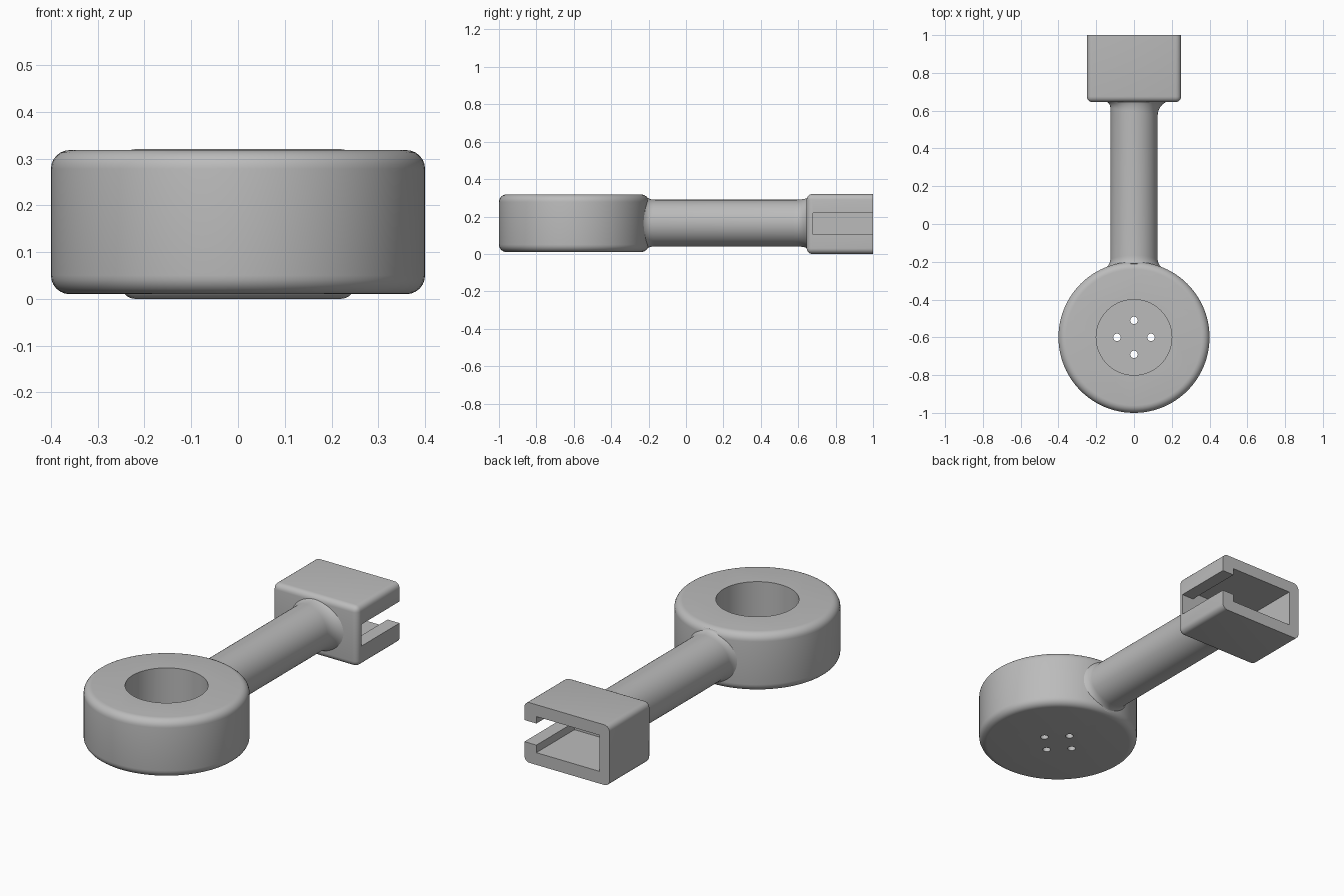
import bpy, bmesh
from math import sin, cos, pi, sqrt, radians
from mathutils import Matrix, Vector

cube = bpy.data.objects.get("Cube")
if cube:
    bpy.data.objects.remove(cube, do_unlink=True)

grey = bpy.data.materials.new("plain grey")
grey.use_nodes = True
grey.diffuse_color = (0.5, 0.5, 0.5, 1)
grey.node_tree.nodes["Principled BSDF"].inputs["Base Color"].default_value = (0.5, 0.5, 0.5, 1)


def make(name, bm):
    bmesh.ops.recalc_face_normals(bm, faces=bm.faces)
    mesh = bpy.data.meshes.new(name)
    bm.to_mesh(mesh)
    bm.free()
    mesh.materials.append(grey)
    ob = bpy.data.objects.new(name, mesh)
    bpy.context.collection.objects.link(ob)
    return ob


def cylinder(name, x, y, r, z0, z1, segments, bevel=0):
    bm = bmesh.new()
    bmesh.ops.create_cone(bm, cap_ends=True, segments=segments, radius1=r, radius2=r,
                          depth=z1 - z0, matrix=Matrix.Translation((x, y, (z0 + z1) / 2)))
    if bevel:
        rims = [e for e in bm.edges if abs(e.verts[0].co.z - e.verts[1].co.z) < 1e-5]
        bmesh.ops.bevel(bm, geom=rims, offset=bevel, segments=6, profile=0.5, affect='EDGES')
    return make(name, bm)


def box(name, lo, hi, bevel=0):
    lo, hi = Vector(lo), Vector(hi)
    bm = bmesh.new()
    size = Matrix.Diagonal((*(hi - lo), 1))
    bmesh.ops.create_cube(bm, size=1, matrix=Matrix.Translation((lo + hi) / 2) @ size)
    if bevel:
        # the open back end keeps its crisp rim
        edges = [e for e in bm.edges if min(v.co.y for v in e.verts) < hi.y - 1e-4]
        bmesh.ops.bevel(bm, geom=edges, offset=bevel, segments=5, profile=0.5, affect='EDGES')
    return make(name, bm)


def cut(ob, cutters):
    for c in cutters:
        mod = ob.modifiers.new("cut", 'BOOLEAN')
        mod.operation, mod.solver, mod.object = 'DIFFERENCE', 'EXACT', c
        c.hide_render = True
    graph = bpy.context.evaluated_depsgraph_get()
    mesh = bpy.data.meshes.new_from_object(ob.evaluated_get(graph))
    ob.modifiers.clear()
    ob.data = mesh
    for c in cutters:
        bpy.data.objects.remove(c, do_unlink=True)


# Round cup with a wide bore and four drain holes in its floor
cup = cylinder("round_cup", 0, -0.6, 0.4, 0.01, 0.318, 96, 0.04)
cutters = [cylinder("bore", 0, -0.6, 0.2, 0.05, 0.5, 72)]
for i in range(4):
    a = i * pi / 2
    cutters.append(cylinder("drain", 0.09 * cos(a), -0.6 + 0.09 * sin(a), 0.02, -0.1, 0.2, 20))
cut(cup, cutters)

# Socket block, open at the back, with a slot through its left wall
block = box("socket_block", (-0.25, 0.645, 0), (0.25, 1, 0.32), 0.03)
cut(block, [box("cavity", (-0.19, 0.68, 0.065), (0.18, 1.1, 0.257)),
            box("slot", (0.1, 0.68, 0.105), (0.4, 1.1, 0.22))])

# Round arm, flared into the cup and the block
R, MID, SIDES, STEPS = 0.125, 0.165, 64, 8
bm = bmesh.new()
rings = []
for end in ("cup", "block"):
    for k in range(STEPS + 1):
        t = (STEPS - k if end == "cup" else k) / STEPS * pi / 2
        ring = []
        for s in range(SIDES):
            a = 2 * pi * s / SIDES
            flare = 0.045 if end == "cup" else 0.062 + 0.02 * cos(a)
            grow = 1 - cos(t)
            x = (R + flare * grow) * cos(a)
            z = MID + (R + 0.018 * grow) * sin(a)
            gap = flare * (1 - sin(t))
            if end == "cup":
                y = -0.61 + sqrt(0.16 - x * x) + gap
            else:
                y = 0.655 - gap
            ring.append(bm.verts.new((x, y, z)))
        rings.append(ring)
for r0, r1 in zip(rings, rings[1:]):
    for s in range(SIDES):
        n = (s + 1) % SIDES
        bm.faces.new((r0[s], r0[n], r1[n], r1[s]))
bm.faces.new(rings[0])
bm.faces.new(rings[-1])
arm = make("arm", bm)

# Smooth shading with sharp edges kept
for ob in (cup, block, arm):
    bpy.ops.object.select_all(action='DESELECT')
    ob.select_set(True)
    bpy.context.view_layer.objects.active = ob
    bpy.ops.object.shade_smooth_by_angle(angle=radians(35))
